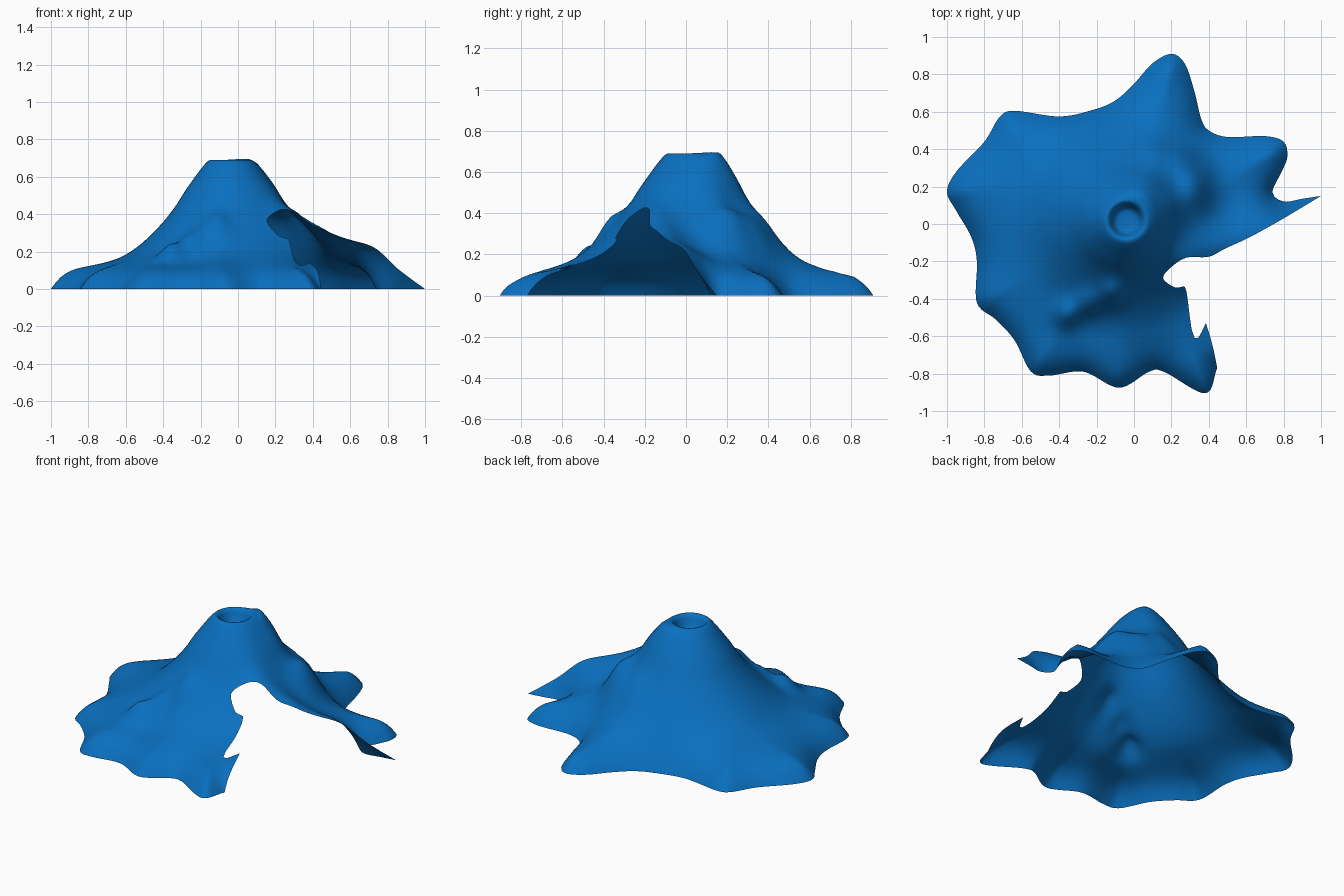
import bpy
from math import exp, hypot, sin
from mathutils import Vector
from mathutils.geometry import delaunay_2d_cdt

if "Cube" in bpy.data.objects:
    bpy.data.objects.remove(bpy.data.objects["Cube"])

CX, CY = -0.04, 0.02          # crater centre


def spline(pts, step=0.02):
    """Catmull-Rom curve through an open list of 2D points."""
    p = [Vector(q) for q in pts]
    p = [p[0] * 2 - p[1]] + p + [p[-1] * 2 - p[-2]]
    out = []
    for a, b, c, d in zip(p, p[1:], p[2:], p[3:]):
        n = max(2, int((c - b).length / step))
        for k in range(n):
            t = k / n
            out.append(0.5 * (2 * b + (c - a) * t + (2 * a - 5 * b + 4 * c - d) * t * t
                              + (3 * b - a - 3 * c + d) * t ** 3))
    out.append(p[-2])
    return out


# Lobed foot that rests on the ground
foot = spline([(1, .15), (.9, .135), (.8, .12), (.74, .17), (.79, .28), (.82, .36), (.80, .44),
               (.7, .47), (.5, .465), (.4, .5), (.36, .56), (.32, .72), (.27, .86), (.2, .91),
               (.1, .86), (0, .75), (-.1, .66), (-.22, .61), (-.4, .575), (-.64, .605),
               (-.72, .57), (-.8, .44), (-.95, .28), (-1, .17), (-.95, .07), (-.87, -.07),
               (-.84, -.2), (-.84, -.42), (-.74, -.51), (-.64, -.62), (-.55, -.79),
               (-.45, -.81), (-.27, -.79), (-.08, -.875), (.08, -.79), (.16, -.79),
               (.38, -.905), (.445, -.77)])
# Torn opening on the front right flank
tear = spline([(.445, -.77), (.42, -.65), (.385, -.53)])[:-1] + \
    spline([(.385, -.53), (.34, -.61), (.31, -.57), (.28, -.36), (.26, -.335), (.22, -.34),
            (.155, -.29), (.2, -.23), (.28, -.18), (.4, -.175), (.49, -.13), (.62, -.07),
            (.8, .03), (1, .15)])
outline = foot + tear[1:-1]


def distance(x, y, line):
    best = 9.0
    for a, b in zip(line, line[1:]):
        dx, dy = b.x - a.x, b.y - a.y
        t = ((x - a.x) * dx + (y - a.y) * dy) / (dx * dx + dy * dy + 1e-12)
        t = min(1, max(0, t))
        best = min(best, hypot(x - a.x - t * dx, y - a.y - t * dy))
    return best


def inside(x, y):
    hit = False
    for a, b in zip(outline, outline[1:] + outline[:1]):
        if (a.y > y) != (b.y > y) and x < a.x + (y - a.y) * (b.x - a.x) / (b.y - a.y):
            hit = not hit
    return hit


# Radial section: crater floor, rim, steep cone, shallow skirt
section = spline([(0, .60), (.06, .61), (.082, .655), (.098, .69), (.12, .685), (.16, .64),
                  (.24, .53), (.29, .45), (.36, .36), (.46, .26), (.56, .19), (.66, .155),
                  (.76, .14), (.88, .14), (1.2, .13)], 0.01)
# Shoulders and ridges: x, y, height, spread
bumps = [(.28, -.2, .06, .08), (.42, -.15, .07, .09), (.56, -.1, .07, .1), (.74, .01, .12, .12),
         (.34, .15, .05, .06), (.32, .24, .08, .06), (.25, .34, .07, .06), (.12, .37, .05, .06),
         (.06, .18, .06, .07), (.19, .12, .03, .06),
         (-.36, -.48, .07, .05), (-.25, -.42, .05, .05), (-.12, -.37, .06, .05),
         (-.22, -.56, -.02, .08)]


def height(x, y):
    r = hypot(x - CX, y - CY)
    z = .13
    for a, b in zip(section, section[1:]):
        if a.x <= r <= b.x:
            z = a.y + (b.y - a.y) * (r - a.x) / (b.x - a.x + 1e-9)
            break
    blend = min(1, max(0, (r - .1) / .06))   # keep the crater rim level
    for bx, by, h, s in bumps:
        z += blend * h * exp(-((x - bx) ** 2 + (y - by) ** 2) / (2 * s * s))
    return z * (1 - exp(-distance(x, y, foot) / .085))


# Interior points: fine rings at the crater, even grid elsewhere
points = list(outline)
for ring in range(1, 16):
    for k in range(48):
        r, a = 0.0123 * ring, k * .1309
        points.append(Vector((CX + r * sin(a + 1.5708), CY + r * sin(a))))
S = 0.024
for i in range(-42, 43):
    for j in range(-39, 40):
        x, y = (i + .5 * (j % 2)) * S, j * S
        if hypot(x - CX, y - CY) > .2 and inside(x, y) and distance(x, y, outline + outline[:1]) > .011:
            points.append(Vector((x, y)))

n = len(outline)
verts, _, tris, *_ = delaunay_2d_cdt(points, [(k, (k + 1) % n) for k in range(n)], [], 0, 1e-5)
faces = []
for f in tris:
    c = sum((verts[k] for k in f), Vector((0, 0))) / len(f)
    if inside(c.x, c.y):
        faces.append(list(f))

# Volcano shell
mesh = bpy.data.meshes.new("volcano_shell")
mesh.from_pydata([(v.x, v.y, height(v.x, v.y)) for v in verts], [], faces)
mesh.validate()
mesh.update()
volcano = bpy.data.objects.new("volcano_shell", mesh)
bpy.context.collection.objects.link(volcano)
for p in mesh.polygons:
    p.use_smooth = True
blue = bpy.data.materials.new("blue")
blue.diffuse_color = (0.003, 0.16, 0.52, 1)
blue.use_nodes = True
blue.node_tree.nodes["Principled BSDF"].inputs["Base Color"].default_value = blue.diffuse_color
mesh.materials.append(blue)
